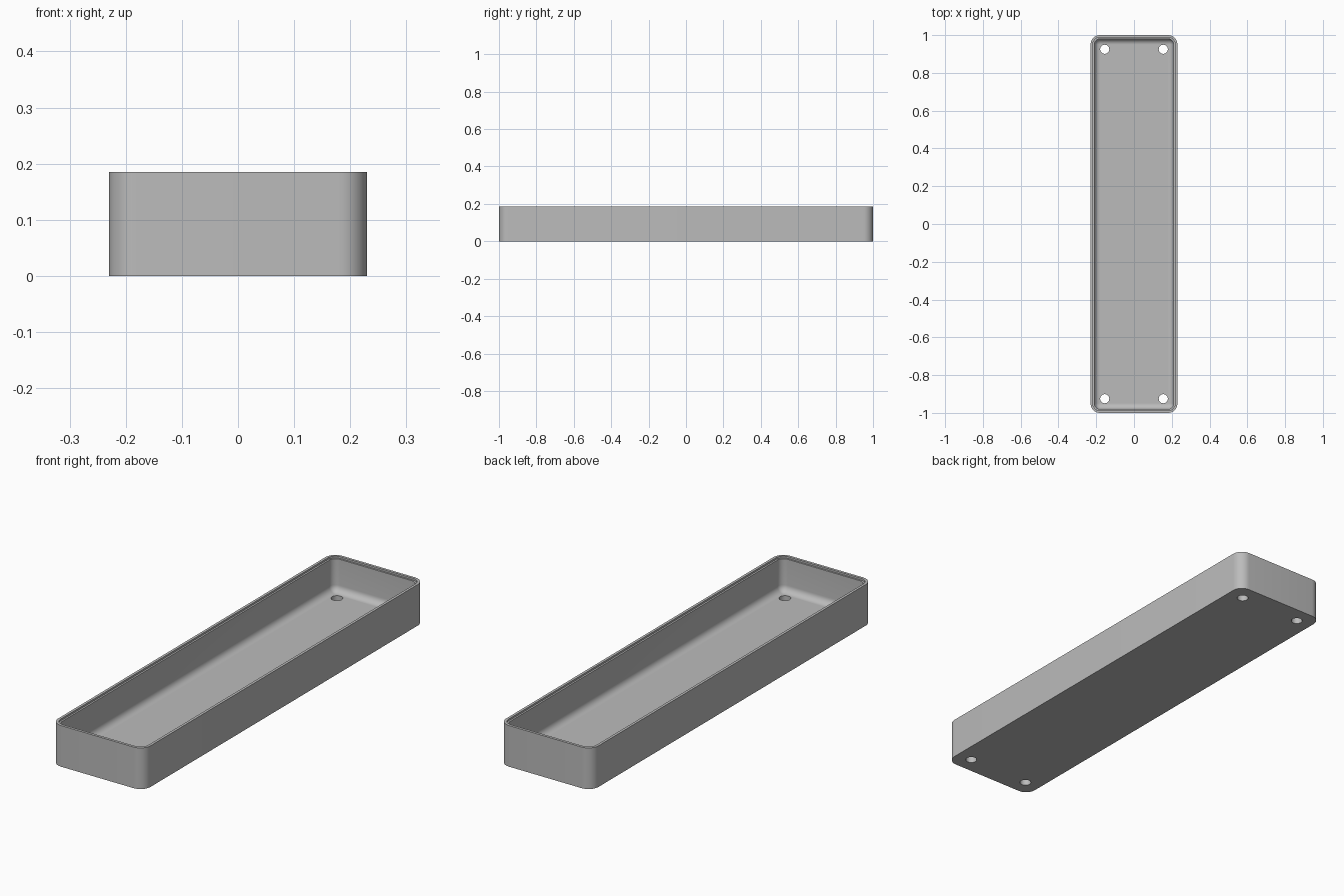
import bpy, bmesh, math

cube = bpy.data.objects.get("Cube")
if cube:
    bpy.data.objects.remove(cube, do_unlink=True)

HALF_X, HALF_Y, HEIGHT, CORNER = 0.23, 1.0, 0.185, 0.05
FLOOR, WALL, FILLET = 0.03, 0.02, 0.03
LIP, LIP_DEPTH = 0.012, 0.008
HOLE_X, HOLE_Y, HOLE_R = 0.155, 0.925, 0.024
STEPS = 10

grey = bpy.data.materials.new("plain grey")
grey.use_nodes = True
grey.diffuse_color = (0.5, 0.5, 0.5, 1)
grey.node_tree.nodes["Principled BSDF"].inputs["Base Color"].default_value = (0.5, 0.5, 0.5, 1)


def rounded_ring(bm, inset, z):
    """Rounded rectangle of vertices, concentric with the outer wall."""
    r = max(CORNER - inset, 0.002)
    cx, cy = HALF_X - inset - r, HALF_Y - inset - r
    ring = []
    for q, (sx, sy) in enumerate([(1, 1), (-1, 1), (-1, -1), (1, -1)]):
        for i in range(STEPS + 1):
            a = (q + i / STEPS) * math.pi / 2
            ring.append(bm.verts.new((sx * cx + r * math.cos(a), sy * cy + r * math.sin(a), z)))
    return ring


# Wall section from the underside, over the stepped rim, down to the floor fillet
section = [(0, 0), (0, HEIGHT), (LIP, HEIGHT), (LIP, HEIGHT - LIP_DEPTH), (WALL, HEIGHT - LIP_DEPTH)]
for i in range(9):
    a = i / 8 * math.pi / 2
    section.append((WALL + FILLET * (1 - math.cos(a)), FLOOR + FILLET * (1 - math.sin(a))))

# Tray body
bm = bmesh.new()
rings = [rounded_ring(bm, inset, z) for inset, z in section]
for low, high in zip(rings, rings[1:]):
    for i in range(len(low)):
        j = (i + 1) % len(low)
        bm.faces.new((low[i], low[j], high[j], high[i]))
bm.faces.new(rings[0][::-1])
bm.faces.new(rings[-1])
bmesh.ops.recalc_face_normals(bm, faces=bm.faces)
mesh = bpy.data.meshes.new("tray")
bm.to_mesh(mesh)
bm.free()
mesh.materials.append(grey)
tray = bpy.data.objects.new("tray", mesh)
bpy.context.collection.objects.link(tray)

# Four screw holes through the floor
for sx in (-1, 1):
    for sy in (-1, 1):
        bpy.ops.mesh.primitive_cylinder_add(vertices=32, radius=HOLE_R, depth=0.1,
                                            location=(sx * HOLE_X, sy * HOLE_Y, FLOOR / 2))
        cutter = bpy.context.object
        cutter.name = "hole_cutter"
        cutter.hide_render = True
        cutter.data.materials.append(grey)
        bpy.context.view_layer.objects.active = tray
        cut = tray.modifiers.new("screw_hole", 'BOOLEAN')
        cut.operation, cut.solver, cut.object = 'DIFFERENCE', 'EXACT', cutter
        bpy.ops.object.modifier_apply(modifier=cut.name)
        bpy.data.objects.remove(cutter, do_unlink=True)

# Smooth corners and fillet, sharp rim and hole edges
bpy.ops.object.select_all(action='DESELECT')
tray.select_set(True)
bpy.context.view_layer.objects.active = tray
bpy.ops.object.shade_smooth_by_angle(angle=math.radians(30))
